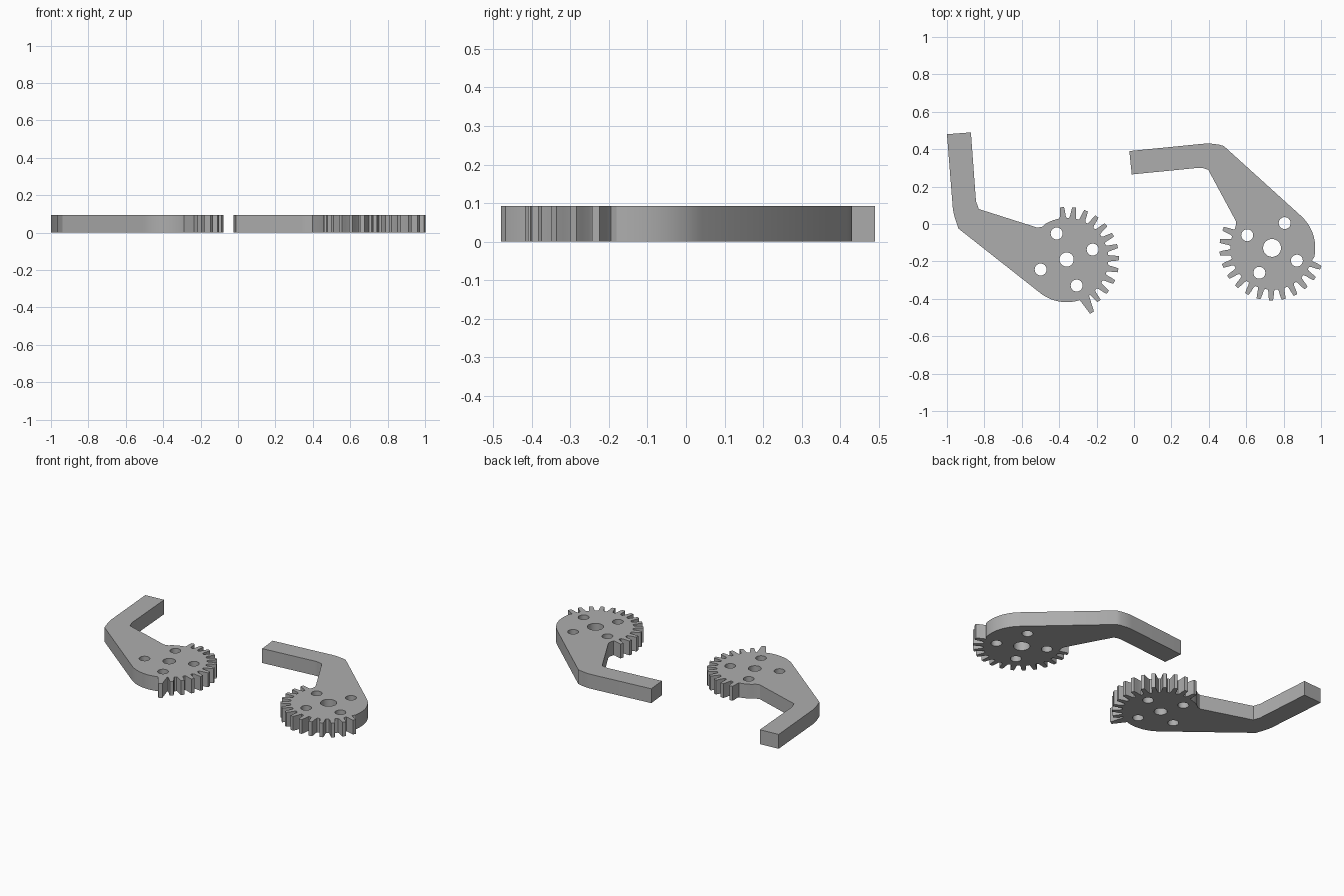
import bpy, bmesh, math
from mathutils import Vector

if "Cube" in bpy.data.objects:
    bpy.data.objects.remove(bpy.data.objects["Cube"])

THICK = 0.093
ROOT, TIP = 0.222, 0.281

grey = bpy.data.materials.new("plain grey")
grey.diffuse_color = (0.42, 0.42, 0.42, 1)
grey.use_nodes = True
grey.node_tree.nodes["Principled BSDF"].inputs["Base Color"].default_value = grey.diffuse_color


def polar(c, r, deg):
    a = math.radians(deg)
    return (c[0] + r * math.cos(a), c[1] + r * math.sin(a))


def arc(c, r, a0, a1, n):
    return [polar(c, r, a0 + (a1 - a0) * i / n) for i in range(n + 1)]


def teeth(c, first, step, count):
    """Counter-clockwise row of blunt, slightly rounded gear teeth."""
    pts = []
    sides = [(ROOT, 0.019), (ROOT + 0.012, 0.0155), (TIP - 0.02, 0.0135), (TIP, 0.0105)]
    for i in range(count):
        a = math.radians(first + i * step)
        out = Vector((math.cos(a), math.sin(a)))
        across = Vector((-out.y, out.x))
        for r, w in sides:
            pts.append(tuple(Vector(c) + out * r - across * w))
        for r, w in reversed(sides):
            pts.append(tuple(Vector(c) + out * r + across * w))
    return pts


def plate(name, outline, holes):
    """Extruded flat plate with round holes."""
    cu = bpy.data.curves.new(name, 'CURVE')
    cu.dimensions = '2D'
    cu.fill_mode = 'BOTH'
    cu.extrude = THICK / 2
    for loop in [outline] + [arc(c, r, 0, 345, 23) for c, r in holes]:
        s = cu.splines.new('POLY')
        s.points.add(len(loop) - 1)
        for p, (x, y) in zip(s.points, loop):
            p.co = (x, y, THICK / 2, 1)
        s.use_cyclic_u = True
    tmp = bpy.data.objects.new(name + "_curve", cu)
    bpy.context.collection.objects.link(tmp)
    bpy.context.view_layer.update()
    me = bpy.data.meshes.new_from_object(
        tmp.evaluated_get(bpy.context.evaluated_depsgraph_get()))
    bpy.data.objects.remove(tmp)

    # Weld caps to walls and rest the plate on the ground
    bm = bmesh.new()
    bm.from_mesh(me)
    bmesh.ops.remove_doubles(bm, verts=bm.verts, dist=1e-5)
    bmesh.ops.recalc_face_normals(bm, faces=bm.faces)
    low = min(v.co.z for v in bm.verts)
    bmesh.ops.translate(bm, verts=bm.verts, vec=(0, 0, -low))
    bm.to_mesh(me)
    bm.free()
    me.materials.clear()
    me.materials.append(grey)
    ob = bpy.data.objects.new(name, me)
    bpy.context.collection.objects.link(ob)
    bpy.ops.object.select_all(action='DESELECT')
    ob.select_set(True)
    bpy.context.view_layer.objects.active = ob
    bpy.ops.object.shade_smooth_by_angle(angle=math.radians(30))


def bolt_holes(c, bore, first):
    return [(c, bore)] + [(polar(c, 0.149, first + 90 * i), 0.032) for i in range(4)]


# Left gripper arm: rounded hub, pointed stop, gear teeth, bent finger
lc = (-0.36, -0.19)
left = arc(lc, 0.228, 232, 288, 14)
left += [(-0.235, -0.48), (-0.214, -0.468), (-0.24, -0.385)]
left += teeth(lc, -52, 13.37, 12)
left += arc(lc, ROOT, 103, 120, 3)
left += [(-0.49, -0.014), (-0.515, -0.02), (-0.83, 0.08), (-0.845, 0.123),
         (-0.872, 0.49), (-1.0, 0.48), (-0.968, 0.075), (-0.957, 0.03), (-0.938, -0.025)]
plate("left_gripper_arm", left, bolt_holes(lc, 0.038, 21))

# Right gripper arm: gear teeth, rounded hub, bent finger
rc = (0.738, -0.128)
right = teeth(rc, 158.5, 13.8, 14)
right += arc(rc, 0.231, -13, 47, 15)
right += [(0.48, 0.417), (0.455, 0.424), (0.41, 0.43), (0.38, 0.43), (-0.025, 0.39),
          (-0.012, 0.265), (0.34, 0.30), (0.37, 0.299), (0.397, 0.29),
          (0.545, 0.015), (0.545, -0.005)]
plate("right_gripper_arm", right, bolt_holes(rc, 0.048, 63))
